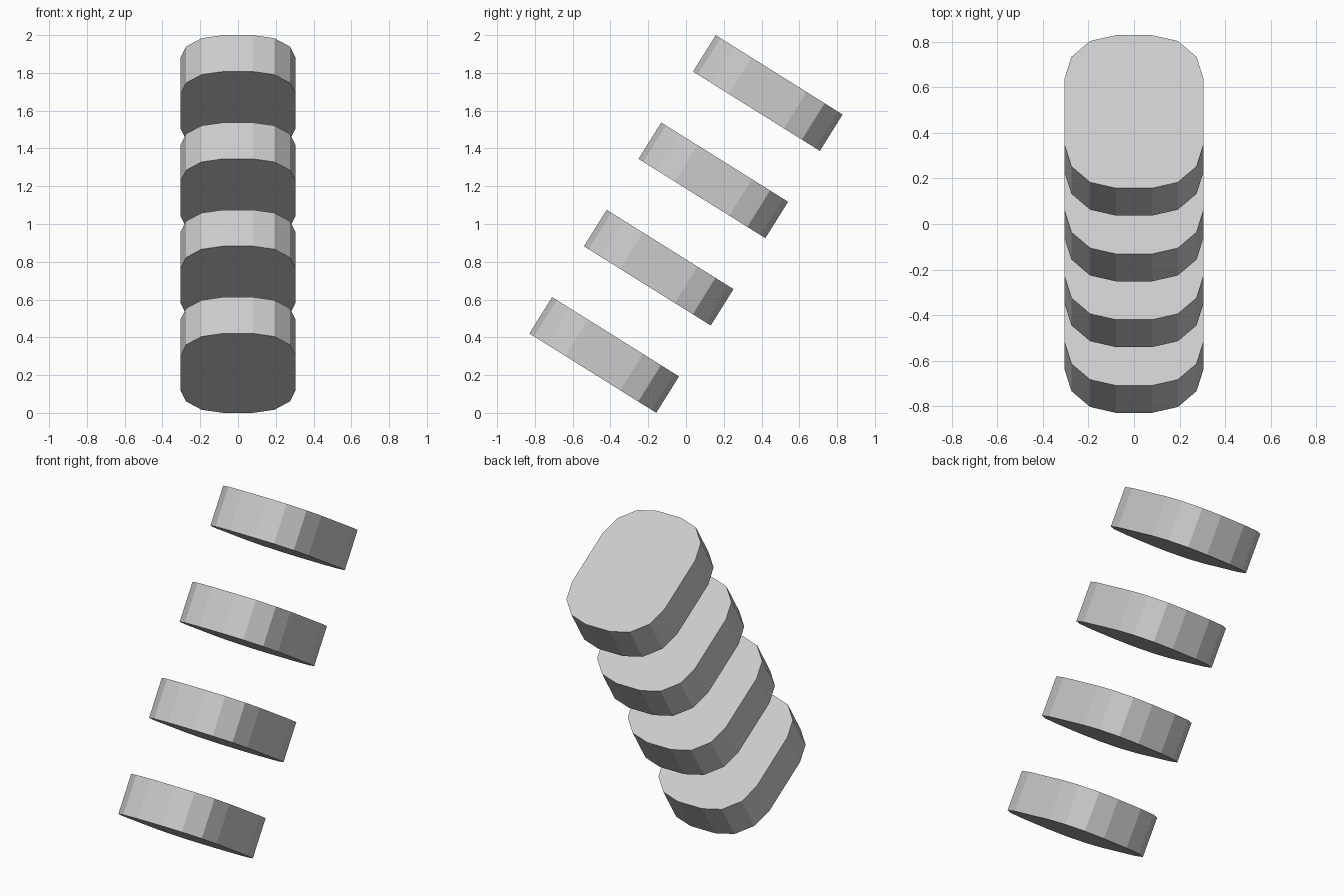
import bpy, bmesh, math
from mathutils import Matrix, Vector

if "Cube" in bpy.data.objects:
    bpy.data.objects.remove(bpy.data.objects["Cube"])

TILT = math.radians(32)
HALF_X, HALF_Y, RADIUS = 0.305, 0.396, 0.225   # rounded slab outline
THICK, SPACING, COUNT = 0.227, 0.545, 4

grey = bpy.data.materials.new("light grey")
grey.diffuse_color = (0.6, 0.6, 0.6, 1)
grey.use_nodes = True
grey.node_tree.nodes["Principled BSDF"].inputs["Base Color"].default_value = grey.diffuse_color


def rounded_outline():
    """Rounded rectangle with three straight segments per corner."""
    pts = []
    for i, (sx, sy) in enumerate([(1, 1), (-1, 1), (-1, -1), (1, -1)]):
        for k in range(4):
            a = math.radians(90 * i + 30 * k)
            pts.append((sx * (HALF_X - RADIUS) + RADIUS * math.cos(a),
                        sy * (HALF_Y - RADIUS) + RADIUS * math.sin(a)))
    return pts


def make_slab(name, centre):
    bm = bmesh.new()
    base = bm.faces.new([bm.verts.new((x, y, -THICK / 2)) for x, y in rounded_outline()])
    ext = bmesh.ops.extrude_face_region(bm, geom=[base], use_keep_orig=True)
    top = [v for v in ext["geom"] if isinstance(v, bmesh.types.BMVert)]
    bmesh.ops.translate(bm, verts=top, vec=(0, 0, THICK))
    bmesh.ops.recalc_face_normals(bm, faces=bm.faces)
    mesh = bpy.data.meshes.new(name)
    bm.to_mesh(mesh)
    bm.free()
    mesh.materials.append(grey)
    obj = bpy.data.objects.new(name, mesh)
    obj.matrix_world = Matrix.Translation(centre) @ Matrix.Rotation(-TILT, 4, 'X')
    bpy.context.collection.objects.link(obj)


# Four tilted slabs stacked along their shared normal
normal = Vector((0, math.sin(TILT), math.cos(TILT)))
for i in range(COUNT):
    make_slab(f"slab_{i + 1}", Vector((0, 0, 1)) + normal * SPACING * (i - (COUNT - 1) / 2))
